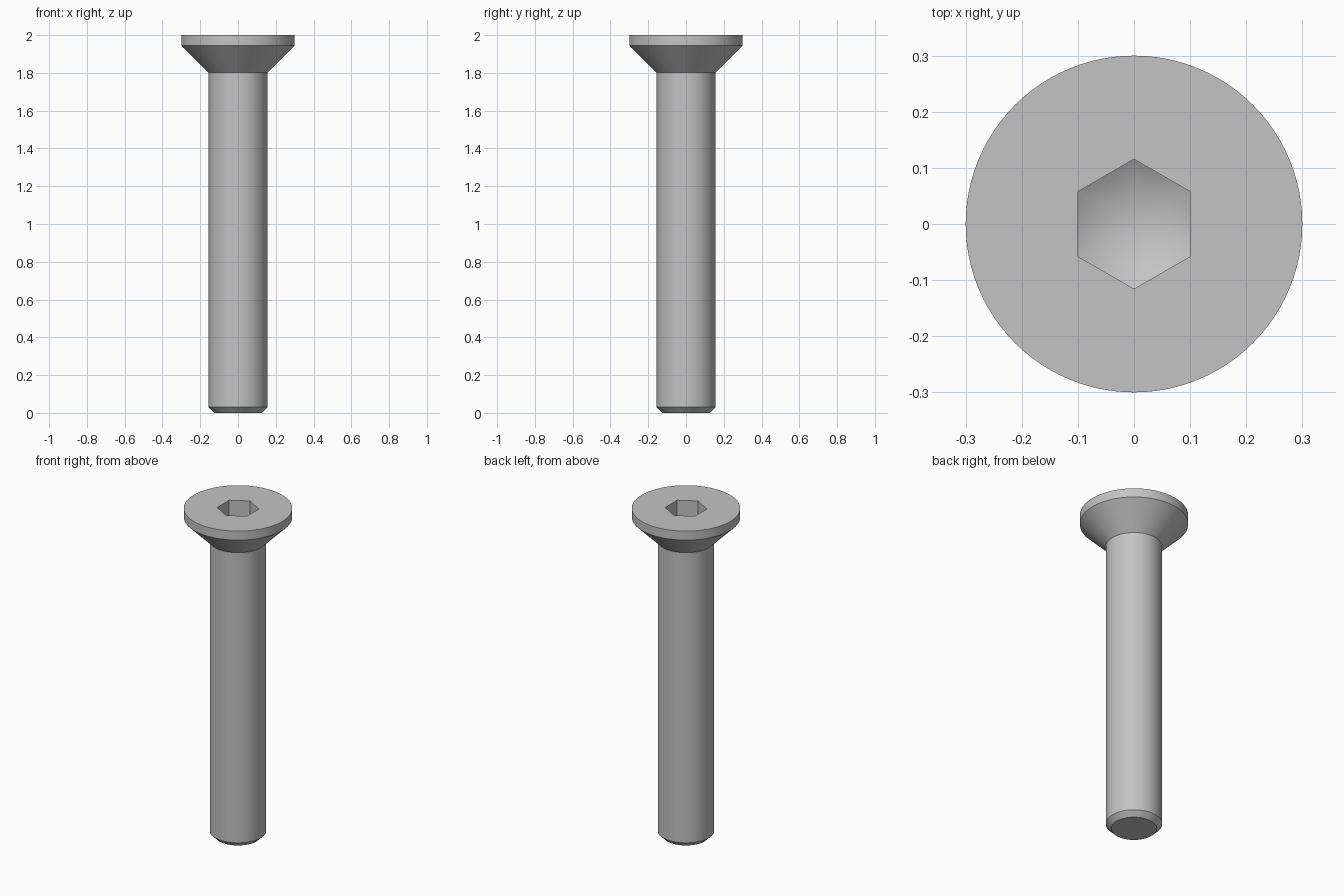
import bpy, bmesh
from math import cos, sin, pi, radians

cube = bpy.data.objects.get("Cube")
if cube:
    bpy.data.objects.remove(cube)

SEGMENTS = 96          # multiple of 12, so vertices land on the hexagon corners
SOCKET = 0.1           # socket half width across flats
ANGLES = [2 * pi * i / SEGMENTS for i in range(SEGMENTS)]

# Steel material
steel = bpy.data.materials.new("steel_grey")
steel.use_nodes = True
colour = (0.55, 0.55, 0.55, 1)
steel.diffuse_color = colour
steel.node_tree.nodes["Principled BSDF"].inputs["Base Color"].default_value = colour


def hex_radius(a):
    """Distance from the axis to the hexagon side, corners on +y and -y."""
    sector = pi / 3
    return SOCKET / cos((a + sector / 2) % sector - sector / 2)


def ring(bm, radius, height):
    """Closed loop of vertices; radius(angle) and height(radius) are functions."""
    return [bm.verts.new((radius(a) * cos(a), radius(a) * sin(a), height(radius(a))))
            for a in ANGLES]


bm = bmesh.new()

# Shank, chamfered tip and countersunk head as one turned outline
outline = [(0.126, 0), (0.156, 0.03), (0.156, 1.801), (0.3, 1.945), (0.3, 2)]
rings = [ring(bm, lambda a, r=r: r, lambda _, z=z: z) for r, z in outline]

# Hexagonal socket walls, ending on a conical floor
apex = 1.815
rings.append(ring(bm, hex_radius, lambda r: 2))
rings.append(ring(bm, hex_radius, lambda r: apex + 0.577 * r))

for low, high in zip(rings, rings[1:]):
    for i in range(SEGMENTS):
        j = (i + 1) % SEGMENTS
        bm.faces.new((low[i], low[j], high[j], high[i]))

# Conical socket floor and flat tip
centre = bm.verts.new((0, 0, apex))
for i in range(SEGMENTS):
    bm.faces.new((rings[-1][i], rings[-1][(i + 1) % SEGMENTS], centre))
bm.faces.new(rings[0][::-1])

bmesh.ops.recalc_face_normals(bm, faces=bm.faces)
mesh = bpy.data.meshes.new("countersunk_screw")
bm.to_mesh(mesh)
bm.free()
mesh.materials.append(steel)

screw = bpy.data.objects.new("countersunk_screw", mesh)
bpy.context.collection.objects.link(screw)
bpy.ops.object.select_all(action='DESELECT')
screw.select_set(True)
bpy.context.view_layer.objects.active = screw
bpy.ops.object.shade_smooth_by_angle(angle=radians(25))
